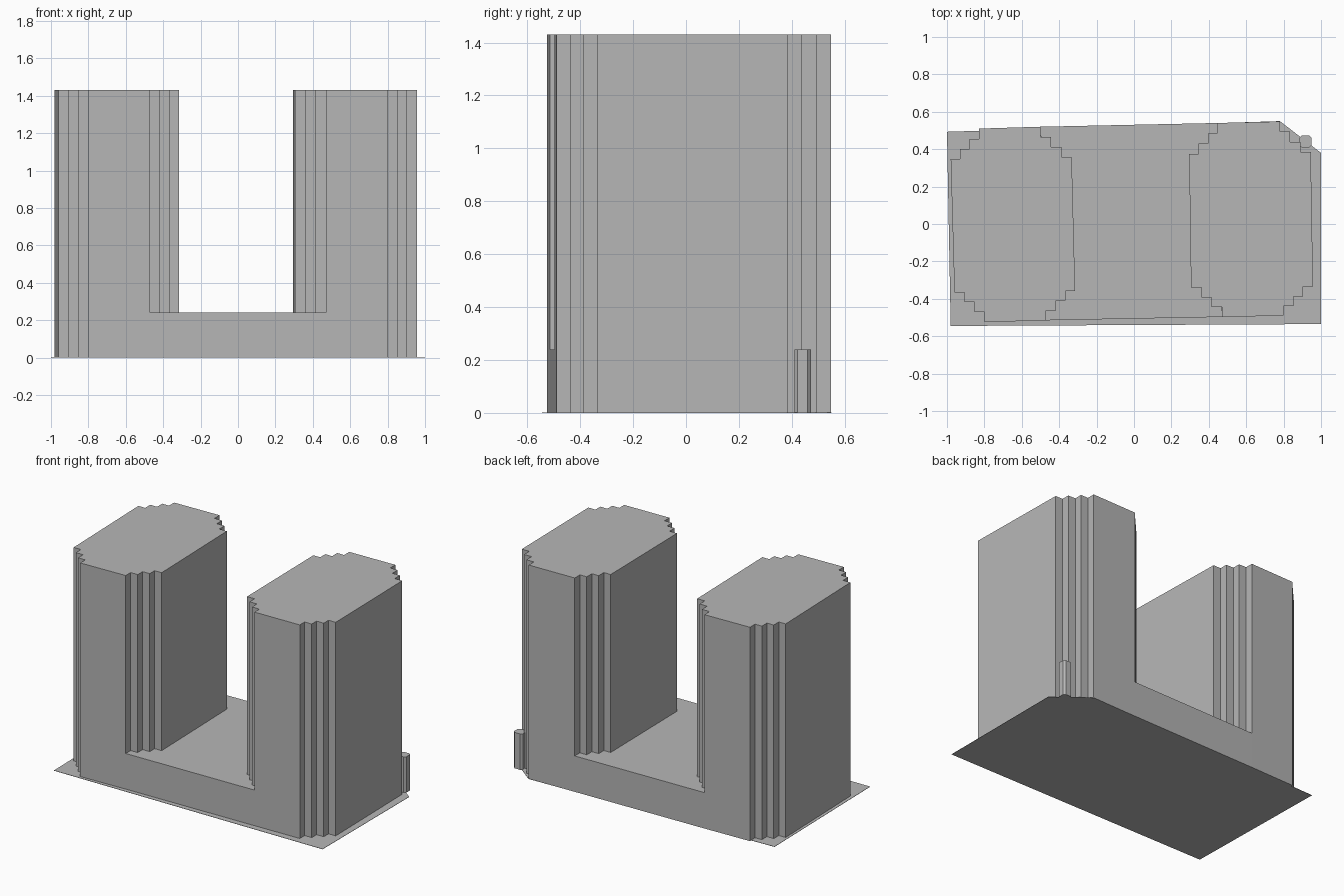
import bpy
import bmesh

cube = bpy.data.objects.get("Cube")
if cube:
    bpy.data.objects.remove(cube, do_unlink=True)

grey = bpy.data.materials.new("plain grey")
grey.use_nodes = True
colour = (0.47, 0.47, 0.47, 1)
grey.diffuse_color = colour
grey.node_tree.nodes["Principled BSDF"].inputs["Base Color"].default_value = colour


def prism(name, outline, height):
    """Extrude a ground outline straight up from z = 0."""
    bm = bmesh.new()
    face = bm.faces.new([bm.verts.new((x, y, 0)) for x, y in outline])
    extruded = bmesh.ops.extrude_face_region(bm, geom=[face], use_keep_orig=True)
    tops = [v for v in extruded["geom"] if isinstance(v, bmesh.types.BMVert)]
    bmesh.ops.translate(bm, verts=tops, vec=(0, 0, height))
    bmesh.ops.recalc_face_normals(bm, faces=bm.faces)
    mesh = bpy.data.meshes.new(name)
    bm.to_mesh(mesh)
    bm.free()
    mesh.materials.append(grey)
    obj = bpy.data.objects.new(name, mesh)
    bpy.context.collection.objects.link(obj)
    return obj


def stairs(end, side, steps=3):
    """Stepped corner from a front or back wall point to a side wall point."""
    dx = (side[0] - end[0]) / steps
    dy = (side[1] - end[1]) / steps
    points = [end]
    for i in range(steps):
        y = end[1] + dy * (i + 1)
        points += [(end[0] + dx * i, y), (end[0] + dx * (i + 1), y)]
    return points


def tower(name, front_left, front_right, back_right, back_left):
    """Tall block with a stepped corner at each end of its front and back walls."""
    outline = (stairs(*front_right) + stairs(*back_right)[::-1]
               + stairs(*back_left) + stairs(*front_left)[::-1])
    prism(name, outline, 1.43)


# Towers; corners are listed in plan as seen from above
tower("right_tower",
      ((-0.80, -0.525), (-0.96, -0.365)),
      ((-0.47, -0.515), (-0.315, -0.357)),
      ((-0.50, 0.52), (-0.333, 0.357)),
      ((-0.83, 0.51), (-0.98, 0.347)))
tower("left_tower",
      ((0.47, -0.497), (0.305, -0.34)),
      ((0.80, -0.49), (0.957, -0.335)),
      ((0.78, 0.548), (0.945, 0.385)),
      ((0.445, 0.54), (0.295, 0.375)))

# Low block joining the towers
prism("podium", [(-0.47, -0.515), (0.47, -0.497), (0.445, 0.54), (-0.50, 0.52)], 0.24)

# Ground sheet
prism("ground_plate", [(-0.98, -0.545), (1, -0.535), (1, 0.38), (0.78, 0.55), (-1, 0.493)], 0.002)

# Small post with chamfered edges beside the back corner
x0, x1, y0, y1, c = 0.885, 0.95, 0.41, 0.472, 0.012
prism("corner_post", [(x0 + c, y0), (x1 - c, y0), (x1, y0 + c), (x1, y1 - c),
                      (x1 - c, y1), (x0 + c, y1), (x0, y1 - c), (x0, y0 + c)], 0.24)
